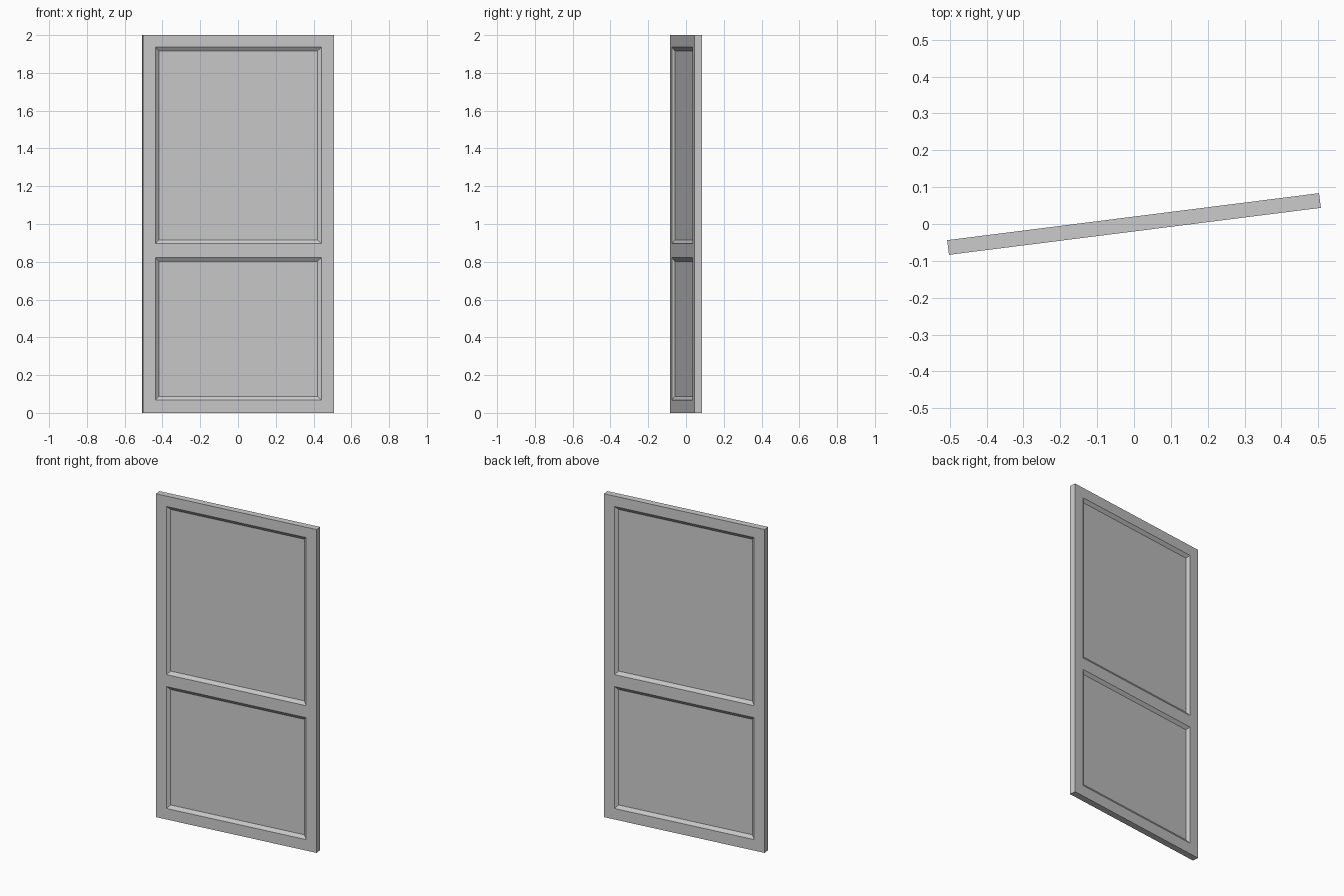
import bpy, bmesh, math
from mathutils import Matrix

if "Cube" in bpy.data.objects:
    bpy.data.objects.remove(bpy.data.objects["Cube"])

WIDTH, THICK, HEIGHT = 1.017, 0.04, 2.0
PANEL_HALF = 0.443
PANELS = [(0.068, 0.822), (0.896, 1.936)]
BEVEL, DEPTH = 0.020, 0.014

# Solid door slab
bm = bmesh.new()
bmesh.ops.create_cube(bm, size=1, matrix=Matrix.Translation((0, 0, HEIGHT / 2))
                      @ Matrix.Diagonal((WIDTH, THICK, HEIGHT, 1)))


def cut(co, no):
    geom = bm.verts[:] + bm.edges[:] + bm.faces[:]
    bmesh.ops.bisect_plane(bm, geom=geom, plane_co=co, plane_no=no)


# Stile and rail lines
for x in (-PANEL_HALF, PANEL_HALF):
    cut((x, 0, 0), (1, 0, 0))
for pair in PANELS:
    for z in pair:
        cut((0, 0, z), (0, 0, 1))

# Sunken panels with sloped mouldings, on both sides
bm.normal_update()
panels = []
for f in bm.faces:
    c = f.calc_center_median()
    if abs(f.normal.y) > 0.9 and abs(c.x) < PANEL_HALF \
            and any(lo < c.z < hi for lo, hi in PANELS):
        panels.append(f)
bmesh.ops.inset_individual(bm, faces=panels, thickness=BEVEL, depth=-DEPTH,
                           use_even_offset=True)

# Merge the flat frame faces
bmesh.ops.dissolve_limit(bm, angle_limit=math.radians(1), verts=bm.verts[:],
                         edges=bm.edges[:])
bmesh.ops.recalc_face_normals(bm, faces=bm.faces[:])

mesh = bpy.data.meshes.new("door_panel")
bm.to_mesh(mesh)
bm.free()
door = bpy.data.objects.new("door_panel", mesh)
bpy.context.collection.objects.link(door)

# Door stands slightly ajar
door.rotation_euler.z = math.radians(7.2)
